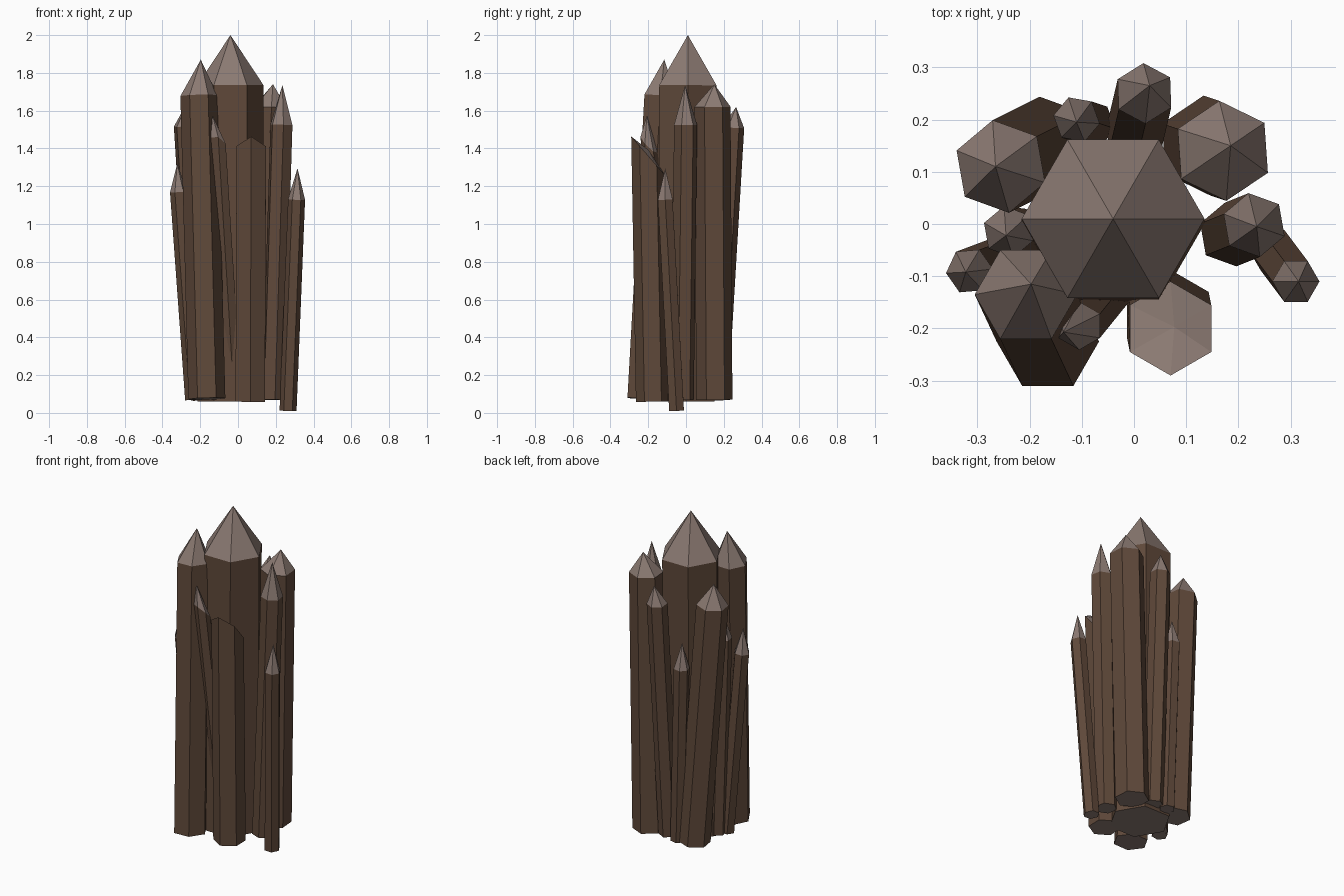
import bpy, bmesh, math
from mathutils import Vector

if "Cube" in bpy.data.objects:
    bpy.data.objects.remove(bpy.data.objects["Cube"])


def material(name, color):
    m = bpy.data.materials.new(name)
    m.diffuse_color = (*color, 1)
    m.use_nodes = True
    m.node_tree.nodes["Principled BSDF"].inputs["Base Color"].default_value = m.diffuse_color
    return m


BODY = material("brown_crystal", (0.115, 0.066, 0.042))
CAP = material("pale_tip", (0.26, 0.195, 0.17))


def crystal(name, base, top, tip, radius, turn, slope=None):
    """Six-sided prism from base to shoulder, closed by a point."""
    base, top, tip = Vector(base), Vector(top), Vector(tip)
    axis = top - base
    square = (-axis.x / axis.z, -axis.y / axis.z)   # end cut square to the shaft
    bm = bmesh.new()

    def ring(center, cut):
        verts = []
        for i in range(6):
            a = math.radians(turn + 60 * i)
            dx, dy = radius * math.cos(a), radius * math.sin(a)
            verts.append(bm.verts.new(center + Vector((dx, dy, cut[0] * dx + cut[1] * dy))))
        return verts

    low, high = ring(base, square), ring(top, slope or square)
    apex = bm.verts.new(tip)
    bm.faces.new(low[::-1]).material_index = 1
    for i in range(6):
        j = (i + 1) % 6
        bm.faces.new((low[i], low[j], high[j], high[i]))
        bm.faces.new((high[i], high[j], apex)).material_index = 1
    mesh = bpy.data.meshes.new(name)
    bm.to_mesh(mesh)
    bm.free()
    mesh.materials.append(BODY)
    mesh.materials.append(CAP)
    bpy.context.collection.objects.link(bpy.data.objects.new(name, mesh))


# Central crystal
crystal("main_crystal", (-0.04, 0.0, 0.06), (-0.04, 0.01, 1.735), (-0.04, 0.01, 2.0), 0.175, 0)

# Large surrounding crystals
crystal("front_left_crystal", (-0.165, -0.225, 0.075), (-0.207, -0.135, 1.68), (-0.197, -0.115, 1.87), 0.098, 0)
crystal("back_left_crystal", (-0.165, 0.155, 0.07), (-0.255, 0.11, 1.52), (-0.265, 0.11, 1.65), 0.09, 40)
crystal("back_right_crystal", (0.14, 0.15, 0.07), (0.17, 0.14, 1.62), (0.185, 0.15, 1.74), 0.096, 34)
crystal("right_crystal", (0.185, -0.02, 0.07), (0.23, -0.002, 1.525), (0.235, -0.005, 1.735), 0.062, 40)

# Thin outer crystals
crystal("back_crystal", (0.0, 0.165, 0.08), (0.02, 0.25, 1.51), (0.03, 0.265, 1.62), 0.058, 32)
crystal("small_back_crystal", (-0.08, 0.19, 0.07), (-0.11, 0.2, 1.13), (-0.11, 0.195, 1.28), 0.045, 50)
crystal("small_left_crystal", (-0.235, -0.06, 0.07), (-0.315, -0.09, 1.17), (-0.322, -0.092, 1.32), 0.045, 5)
crystal("inner_left_crystal", (-0.2, -0.02, 0.07), (-0.24, -0.015, 1.27), (-0.245, -0.022, 1.39), 0.05, 40)
crystal("small_right_crystal", (0.265, -0.05, 0.012), (0.31, -0.11, 1.13), (0.315, -0.11, 1.295), 0.045, 0)

# Crystals with obliquely broken tops
crystal("front_broken_crystal", (0.065, -0.175, 0.06), (0.07, -0.2, 1.36), (0.077, -0.197, 1.39), 0.09, 30, (0, -1.15))
crystal("small_front_broken_crystal", (-0.02, -0.09, 0.07), (-0.105, -0.195, 1.42), (-0.135, -0.207, 1.575), 0.046, 30, (-0.4, -0.9))
